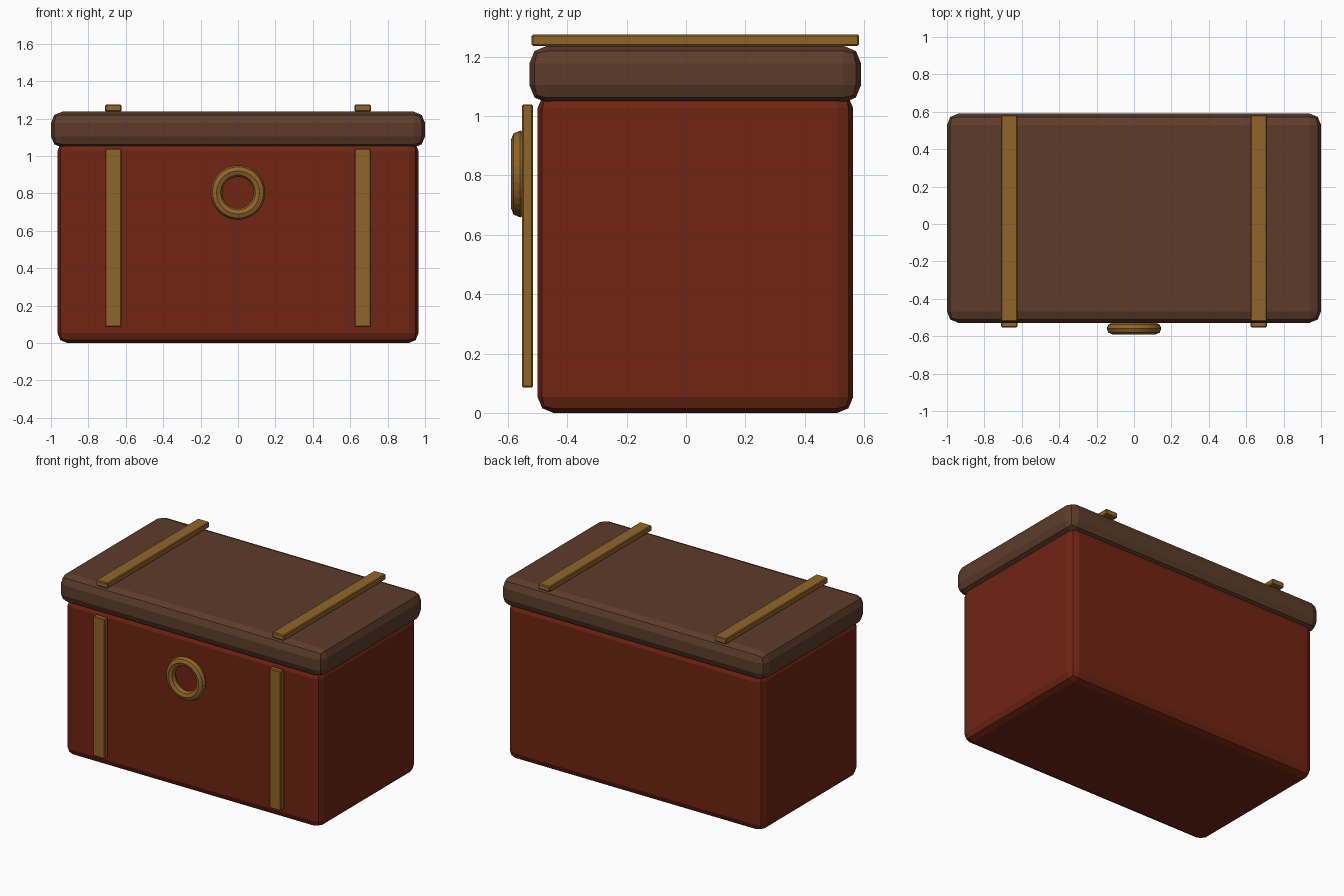
import bpy
import math

if "Cube" in bpy.data.objects:
    bpy.data.objects.remove(bpy.data.objects["Cube"])


def material(name, rgb):
    m = bpy.data.materials.new(name)
    m.diffuse_color = (*rgb, 1.0)
    m.use_nodes = True
    m.node_tree.nodes["Principled BSDF"].inputs["Base Color"].default_value = m.diffuse_color
    return m


RED = material("red_brown_wood", (0.16, 0.018, 0.006))
BROWN = material("dark_brown_wood", (0.11, 0.046, 0.023))
BRASS = material("brass", (0.28, 0.13, 0.022))


def box(name, lo, hi, bevel, segments, mat):
    """Bevelled box between two corners."""
    bpy.ops.mesh.primitive_cube_add(size=1, location=[(a + b) / 2 for a, b in zip(lo, hi)])
    ob = bpy.context.object
    ob.name = name
    ob.scale = [b - a for a, b in zip(lo, hi)]
    bpy.ops.object.transform_apply(location=False, rotation=False, scale=True)
    mod = ob.modifiers.new("bevel", 'BEVEL')
    mod.width = bevel
    mod.segments = segments
    ob.data.materials.append(mat)
    return ob


# chest body, its top tucked into the lid
box("chest_body", (-0.965, -0.5, 0.0), (0.965, 0.563, 1.08), 0.053, 2, RED)

# overhanging lid
box("lid", (-1.0, -0.528, 1.045), (1.0, 0.59, 1.237), 0.06, 2, BROWN)

# straps on the lid and the front
for side, s in (("left", -1), ("right", 1)):
    x = s * 0.667
    box(side + "_lid_strap", (x - 0.044, -0.52, 1.237), (x + 0.044, 0.583, 1.275), 0.005, 1, BRASS)
    box(side + "_front_strap", (x - 0.044, -0.553, 0.085), (x + 0.044, -0.515, 1.04), 0.005, 1, BRASS)

# ring on the front
bpy.ops.mesh.primitive_torus_add(major_radius=0.115, minor_radius=0.031, major_segments=32,
                                 minor_segments=8, location=(0, -0.559, 0.805),
                                 rotation=(math.pi / 2, 0, 0))
ring = bpy.context.object
ring.name = "lock_ring"
ring.data.materials.append(BRASS)
